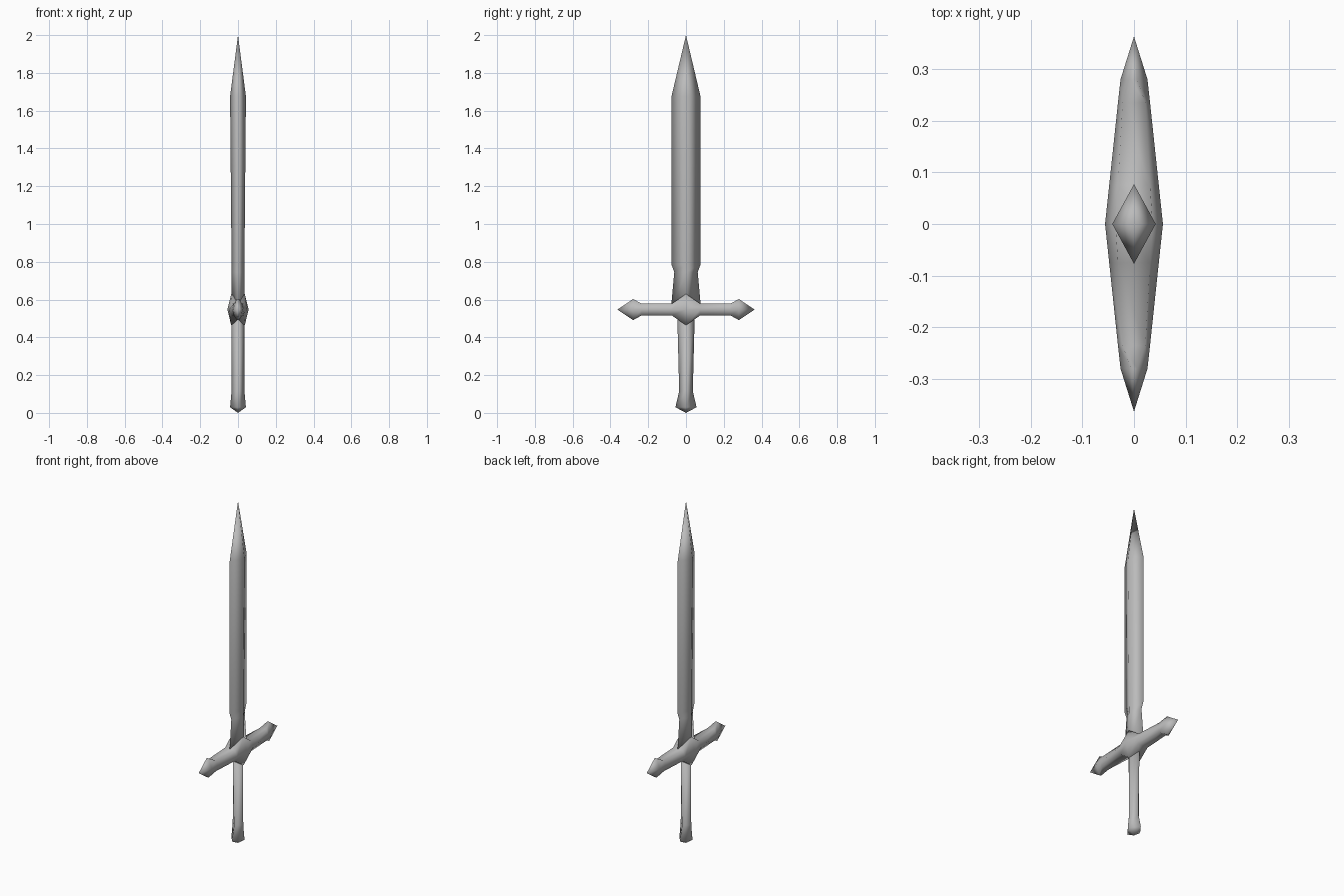
import bpy, bmesh, math

if "Cube" in bpy.data.objects:
    bpy.data.objects.remove(bpy.data.objects["Cube"])

steel = bpy.data.materials.new("grey_steel")
steel.diffuse_color = (0.5, 0.5, 0.5, 1)
steel.use_nodes = True
steel.node_tree.nodes["Principled BSDF"].inputs["Base Color"].default_value = steel.diffuse_color


def loft(name, rings, start=None, end=None):
    """Skin a list of closed rings, closing each end with a point or a flat cap."""
    bm = bmesh.new()
    loops = [[bm.verts.new(p) for p in r] for r in rings]
    n = len(loops[0])
    for a, b in zip(loops, loops[1:]):
        for i in range(n):
            j = (i + 1) % n
            bm.faces.new((a[i], a[j], b[j], b[i]))
    for loop, tip in ((loops[0], start), (loops[-1], end)):
        if tip is None:
            bm.faces.new(loop)
        else:
            t = bm.verts.new(tip)
            for i in range(n):
                bm.faces.new((loop[i], loop[(i + 1) % n], t))
    bmesh.ops.recalc_face_normals(bm, faces=bm.faces)
    for f in bm.faces:
        f.smooth = True
    me = bpy.data.meshes.new(name)
    bm.to_mesh(me)
    bm.free()
    me.materials.append(steel)
    ob = bpy.data.objects.new(name, me)
    bpy.context.collection.objects.link(ob)
    return ob


def diamond(z, hx, hy):
    return [(hx, 0, z), (0, hy, z), (-hx, 0, z), (0, -hy, z)]


def hexagon(y, hx, top_x, hz, zc=0.547):
    return [(hx, y, zc), (top_x, y, zc + hz), (-top_x, y, zc + hz),
            (-hx, y, zc), (-top_x, y, zc - hz), (top_x, y, zc - hz)]


# Blade: diamond section with a notch above the guard
loft("blade", [diamond(*r) for r in (
    (0.56, 0.034, 0.079), (0.745, 0.034, 0.062), (0.785, 0.034, 0.077),
    (1.675, 0.042, 0.077))], end=(0, 0, 2.0))

# Grip with flared pommel
loft("grip_and_pommel", [diamond(*r) for r in (
    (0.03, 0.042, 0.056), (0.115, 0.034, 0.036), (0.55, 0.033, 0.047))],
    start=(0, 0, 0))

# Cross guard: swollen middle, straight arms, pointed ends, mirrored in y
half = [(0.075, 0.048, 0.031, 0.031), (0.235, 0.031, 0.022, 0.031),
        (0.28, 0.026, 0.006, 0.056)]
rings = [(-y, *r) for y, *r in reversed(half)] + [(0, 0.056, 0.036, 0.083)] + half
loft("cross_guard", [hexagon(*r) for r in rings],
     start=(0, -0.363, 0.547), end=(0, 0.363, 0.547))
